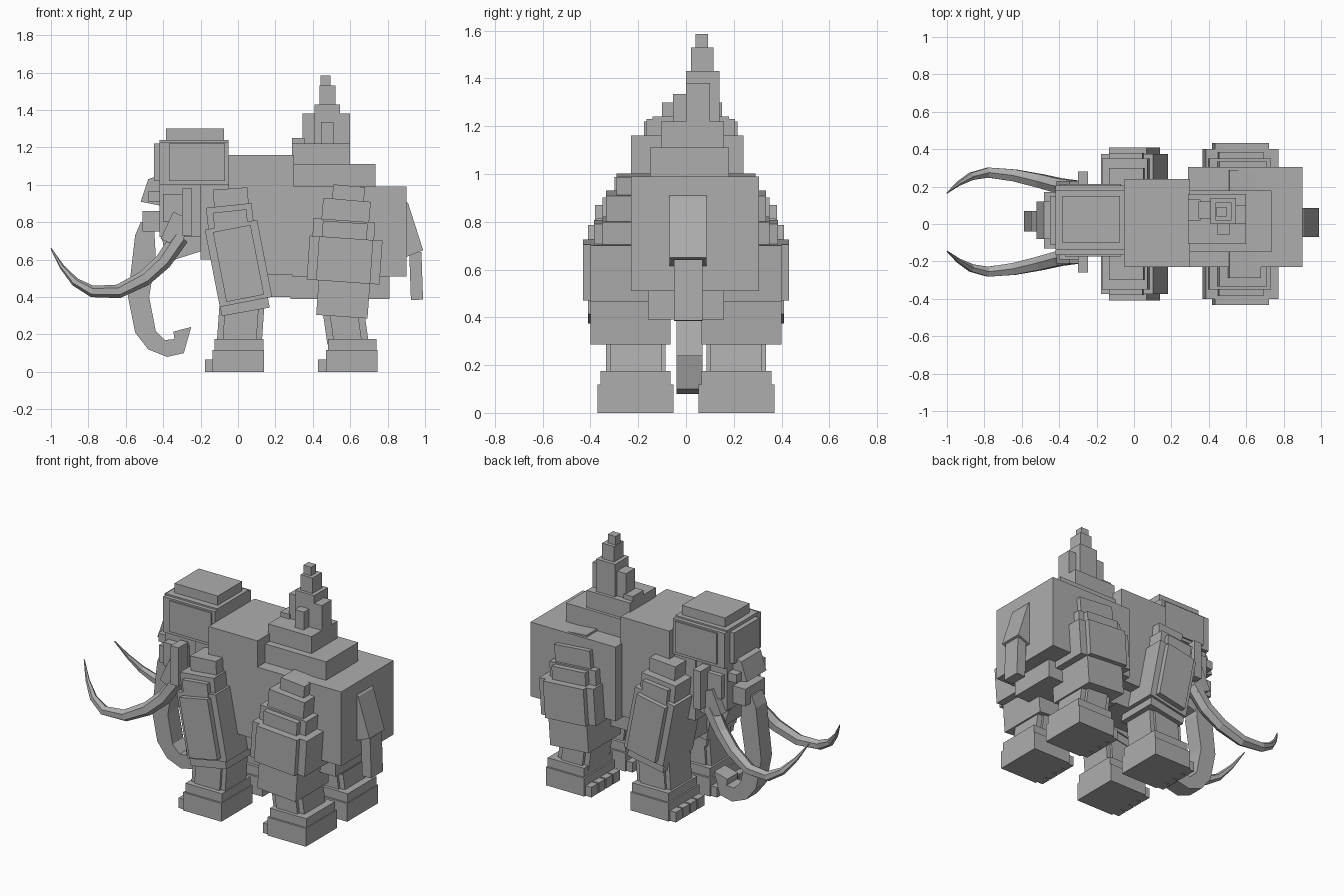
import bpy, bmesh, math
from mathutils import Vector, Matrix

cube = bpy.data.objects.get("Cube")
if cube:
    bpy.data.objects.remove(cube)

grey = bpy.data.materials.new("stone grey")
grey.use_nodes = True
GREY = (0.42, 0.42, 0.42, 1)
grey.diffuse_color = GREY
grey.node_tree.nodes["Principled BSDF"].inputs["Base Color"].default_value = GREY


def finish(name, bm):
    bmesh.ops.recalc_face_normals(bm, faces=bm.faces)
    mesh = bpy.data.meshes.new(name)
    bm.to_mesh(mesh)
    bm.free()
    mesh.materials.append(grey)
    obj = bpy.data.objects.new(name, mesh)
    bpy.context.collection.objects.link(obj)
    return obj


def box(name, xs, ys, zs, tilt=0):
    """Box from its ranges, leaned towards +x by tilt degrees."""
    lo, hi = Vector((xs[0], ys[0], zs[0])), Vector((xs[1], ys[1], zs[1]))
    bm = bmesh.new()
    bmesh.ops.create_cube(bm, size=1, matrix=Matrix.LocRotScale(
        (lo + hi) / 2, Matrix.Rotation(math.radians(tilt), 3, 'Y'), hi - lo))
    return finish(name, bm)


def pair(name, xs, ys, zs, tilt=0, mid=0):
    """Matching boxes either side of y = mid."""
    box("right_" + name, xs, (mid - ys[1], mid - ys[0]), zs, tilt)
    box("left_" + name, xs, (mid + ys[0], mid + ys[1]), zs, tilt)


def prism(name, outline, ys):
    """Side outline (x, z) extruded across y."""
    bm = bmesh.new()
    face = bm.faces.new([bm.verts.new((x, ys[0], z)) for x, z in outline])
    out = bmesh.ops.extrude_face_region(bm, geom=[face])["geom"]
    bmesh.ops.translate(bm, vec=(0, ys[1] - ys[0], 0),
                        verts=[v for v in out if isinstance(v, bmesh.types.BMVert)])
    return finish(name, bm)


def sweep(name, path, radii, sides=6):
    """Tapered horn along a path."""
    bm = bmesh.new()
    pts = [Vector(p) for p in path]
    rings = []
    for i, p in enumerate(pts):
        t = (pts[min(i + 1, len(pts) - 1)] - pts[max(i - 1, 0)]).normalized()
        u = t.cross(Vector((0, 1, 0))).normalized()
        v = t.cross(u)
        angles = [math.tau * k / sides for k in range(sides)]
        rings.append([bm.verts.new(p + radii[i] * (u * math.cos(a) + v * math.sin(a))) for a in angles])
    for a, b in zip(rings, rings[1:]):
        for k in range(sides):
            bm.faces.new((a[k], a[k - 1], b[k - 1], b[k]))
    bm.faces.new(rings[0])
    bm.faces.new(rings[-1])
    return finish(name, bm)


# Body
box("rear_body", (0.29, 0.9), (-0.23, 0.305), (0.51, 0.99))
box("rear_belly", (0.28, 0.81), (-0.16, 0.16), (0.39, 0.52))
box("middle_body", (-0.05, 0.3), (-0.23, 0.24), (0.52, 1.16))
box("middle_belly", (-0.1, 0.29), (-0.16, 0.16), (0.4, 0.53))
box("neck", (-0.2, 0), (-0.15, 0.19), (0.6, 1.04))

# Stepped tower on the back
box("tower_base", (0.29, 0.735), (-0.15, 0.18), (0.98, 1.11))
box("tower_step", (0.29, 0.6), (-0.105, 0.16), (1.1, 1.22))
box("tower_core", (0.41, 0.545), (0, 0.14), (1.2, 1.43))
box("tower_rear_buttress", (0.54, 0.6), (0, 0.1), (1.2, 1.38))
box("tower_front_buttress", (0.345, 0.42), (0.03, 0.12), (1.2, 1.38))
box("tower_front_block", (0.29, 0.355), (0.02, 0.13), (1.2, 1.25))
box("tower_side_buttress", (0.445, 0.51), (-0.055, 0.01), (1.2, 1.335))
box("tower_neck", (0.435, 0.52), (0.02, 0.115), (1.4, 1.53))
box("tower_tip", (0.44, 0.495), (0.04, 0.092), (1.5, 1.585))

# Head and face
box("head", (-0.42, -0.05), (-0.14, 0.18), (0.72, 1.24))
box("head_cap", (-0.385, -0.075), (-0.1, 0.15), (1.23, 1.3))
box("forehead", (-0.45, -0.41), (-0.11, 0.15), (1.02, 1.22))
box("temple_band", (-0.42, -0.05), (-0.165, 0.205), (1.0, 1.23))
pair("temple", (-0.37, -0.07), (0.17, 0.195), (1.02, 1.22), mid=0.02)
prism("nose_bridge", [(-0.52, 0.91), (-0.48, 1.03), (-0.42, 1.05), (-0.42, 0.89)], (-0.08, 0.12))
box("brow", (-0.48, -0.25), (-0.13, 0.17), (0.91, 0.965))
box("muzzle", (-0.51, -0.42), (-0.08, 0.12), (0.75, 0.86))
prism("jaw", [(-0.42, 0.75), (-0.37, 0.59), (-0.15, 0.66), (-0.15, 0.76)], (-0.1, 0.14))
pair("ear", (-0.3, -0.245), (0.17, 0.27), (0.73, 0.98), mid=0.01)
pair("cheek", (-0.4, -0.25), (0.1, 0.2), (0.8, 0.95), mid=0.01)
pair("tusk_socket", (-0.385, -0.275), (0.13, 0.22), (0.68, 0.84), 25, mid=0.01)

# Trunk curling up at the tip
prism("trunk", [(-0.45, 0.8), (-0.52, 0.8), (-0.55, 0.73), (-0.588, 0.4), (-0.55, 0.21),
                (-0.48, 0.12), (-0.38, 0.08), (-0.29, 0.1), (-0.25, 0.24), (-0.345, 0.215),
                (-0.34, 0.175), (-0.39, 0.17), (-0.44, 0.22), (-0.475, 0.4), (-0.44, 0.62)],
      (-0.04, 0.07))

# Tusks
tusk = [(-0.31, 0.18, 0.72), (-0.4, 0.195, 0.59), (-0.5, 0.22, 0.5), (-0.64, 0.25, 0.43),
        (-0.78, 0.265, 0.43), (-0.87, 0.245, 0.48), (-0.94, 0.205, 0.56), (-1, 0.155, 0.66)]
taper = [0.048, 0.045, 0.042, 0.037, 0.031, 0.023, 0.013, 0.003]
for side, s in (("right", -1), ("left", 1)):
    sweep(side + "_tusk", [(x, 0.01 + s * y, z) for x, y, z in tusk], taper)

# Tail
prism("tail_root", [(0.89, 0.92), (0.91, 0.9), (0.99, 0.65), (0.9, 0.615), (0.89, 0.7)], (-0.07, 0.085))
box("tail_end", (0.92, 0.985), (-0.05, 0.07), (0.385, 0.64), -2)

# Feet with toes
for name, x in (("front", 0), ("rear", 0.605)):
    pair(name + "_foot", (x - 0.135, x + 0.14), (0.053, 0.37), (0, 0.118))
    pair(name + "_ankle", (x - 0.125, x + 0.135), (0.065, 0.358), (0.11, 0.175))
    for i in range(4):
        y = 0.065 + i * 0.075
        pair(f"{name}_toe_{i + 1}", (x - 0.177, x - 0.13), (y, y + 0.066), (0, 0.065))

# Front legs, stepped up to the shoulder
pair("front_shin", (-0.105, 0.135), (0.1, 0.315), (0.16, 0.38), 4)
pair("front_shin_guard", (-0.075, 0.105), (0.085, 0.33), (0.17, 0.36), 4)
pair("front_knee", (-0.1, 0.16), (0.08, 0.36), (0.32, 0.45), -10)
pair("front_thigh", (-0.14, 0.145), (0.07, 0.375), (0.37, 0.79), -11)
pair("front_thigh_plate", (-0.1, 0.105), (0.3, 0.41), (0.39, 0.77), -11)
pair("front_shoulder", (-0.165, 0.08), (0.1, 0.35), (0.76, 0.89), -6)
pair("front_shoulder_plate", (-0.13, 0.05), (0.1, 0.38), (0.76, 0.86), -6)
pair("front_shoulder_top", (-0.13, 0.055), (0.1, 0.3), (0.86, 0.98), -4)

# Rear legs, stepped up to the hip
pair("rear_shin", (0.465, 0.685), (0.1, 0.315), (0.16, 0.33), -8)
pair("rear_shin_guard", (0.5, 0.65), (0.085, 0.335), (0.16, 0.33), -8)
pair("rear_knee", (0.425, 0.7), (0.065, 0.4), (0.295, 0.5), 4)
pair("rear_thigh", (0.375, 0.765), (0.1, 0.4), (0.48, 0.715), 4)
pair("rear_thigh_plate", (0.425, 0.715), (0.3, 0.432), (0.48, 0.715), 4)
pair("rear_hip_low", (0.4, 0.73), (0.1, 0.35), (0.69, 0.81), 4)
pair("rear_hip_low_plate", (0.45, 0.69), (0.1, 0.385), (0.69, 0.8), 4)
pair("rear_hip_middle", (0.45, 0.705), (0.1, 0.335), (0.79, 0.92), 5)
pair("rear_hip_top", (0.505, 0.675), (0.1, 0.29), (0.89, 0.995), 5)
